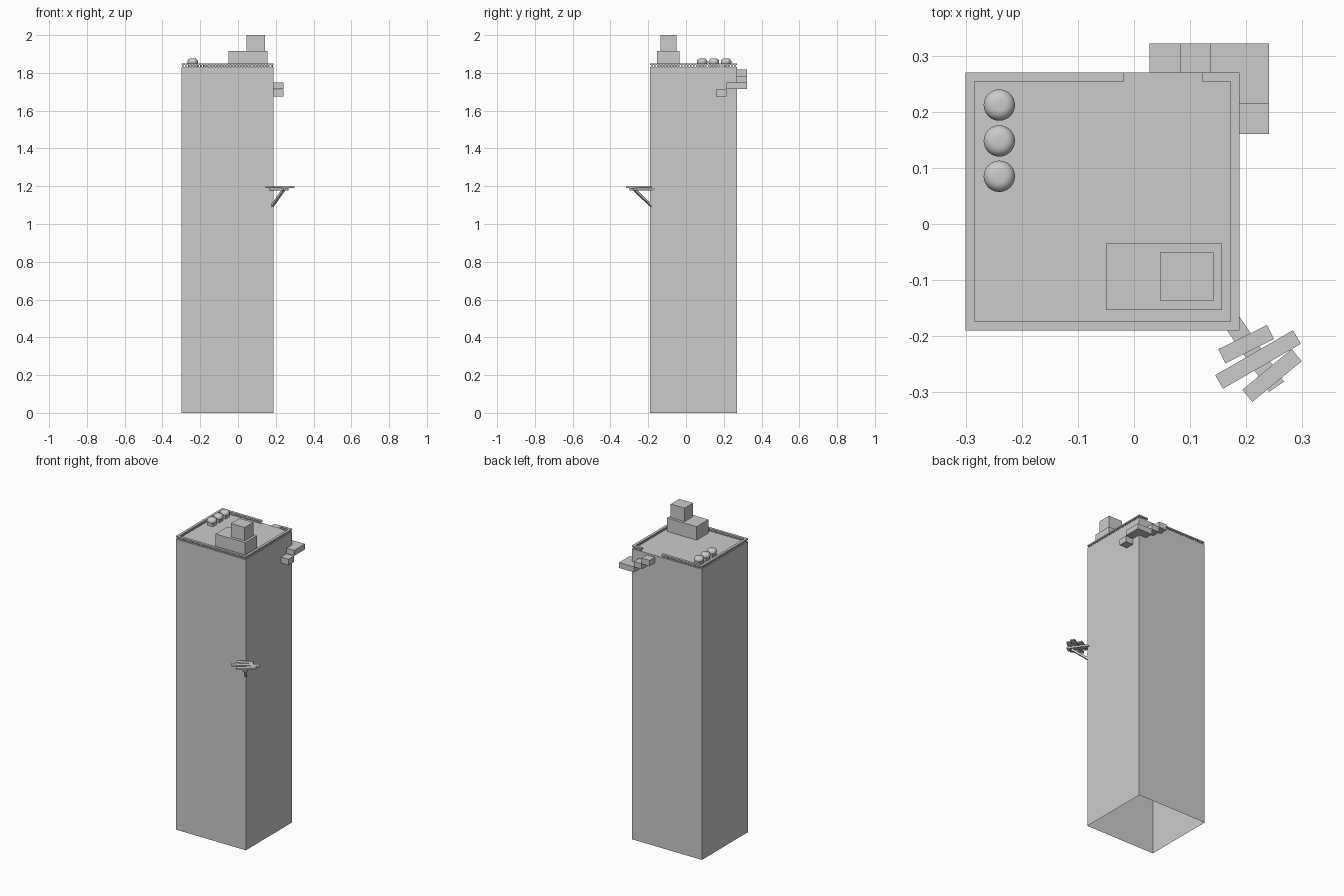
import bpy, bmesh, math
from mathutils import Vector, Matrix

if "Cube" in bpy.data.objects:
    bpy.data.objects.remove(bpy.data.objects["Cube"], do_unlink=True)

WEST, EAST, SOUTH, NORTH, ROOF = -0.30, 0.188, -0.19, 0.27, 1.83


def finish(name, bm):
    mesh = bpy.data.meshes.new(name)
    bm.normal_update()
    bm.to_mesh(mesh)
    bm.free()
    obj = bpy.data.objects.new(name, mesh)
    bpy.context.collection.objects.link(obj)
    return obj


def add_box(bm, x, y, z):
    """Axis-aligned box from three (low, high) ranges."""
    centre = Vector([(a + b) / 2 for a, b in (x, y, z)])
    size = Vector([b - a for a, b in (x, y, z)])
    return bmesh.ops.create_cube(
        bm, size=1, matrix=Matrix.Translation(centre) @ Matrix.Diagonal(size.to_4d()))


def box(name, x, y, z):
    bm = bmesh.new()
    add_box(bm, x, y, z)
    return finish(name, bm)


def beam(name, start, end, width, depth):
    """Square-cut timber running between two points."""
    start, end = Vector(start), Vector(end)
    along = end - start
    obj = box(name, (-along.length / 2, along.length / 2),
              (-width / 2, width / 2), (-depth / 2, depth / 2))
    x = along.normalized()
    y = Vector((0, 0, 1)).cross(x).normalized()
    rotation = Matrix((x, y, x.cross(y))).transposed().to_4x4()
    obj.matrix_world = Matrix.Translation((start + end) / 2) @ rotation
    return obj


# Tower shell, open underneath
bm = bmesh.new()
add_box(bm, (WEST, EAST), (SOUTH, NORTH), (0, ROOF))
bm.normal_update()
bmesh.ops.delete(bm, geom=[f for f in bm.faces if f.normal.z < -0.5], context="FACES")
finish("tower", bm)

# Stacked roof rooms
box("roof_room", (-0.05, 0.157), (-0.153, -0.035), (ROOF, 1.915))
box("roof_room_upper", (0.046, 0.142), (-0.136, -0.051), (1.915, 2.0))


# Parapet: top rail over a row of small balusters, with a gap at the stairs
def parapet(name, start, end):
    width, post, spacing = 0.016, 0.008, 0.016
    bm = bmesh.new()
    (x0, y0), (x1, y1) = start, end
    add_box(bm, (x0, x1), (y0, y1), (1.841, 1.849))
    along_x = x1 - x0 > y1 - y0
    length = max(x1 - x0, y1 - y0)
    count = round(length / spacing)
    for i in range(count):
        t = (i + 0.5) * length / count
        cx = x0 + (t if along_x else width / 2)
        cy = y0 + (width / 2 if along_x else t)
        add_box(bm, (cx - post / 2, cx + post / 2),
                (cy - post / 2, cy + post / 2), (ROOF, 1.842))
    return finish(name, bm)


RAIL = 0.016
parapet("parapet_front", (WEST, SOUTH), (EAST, SOUTH + RAIL))
parapet("parapet_right", (WEST, SOUTH + RAIL), (WEST + RAIL, NORTH - RAIL))
parapet("parapet_left", (EAST - RAIL, SOUTH + RAIL), (EAST, NORTH - RAIL))
parapet("parapet_back_long", (WEST, NORTH - RAIL), (-0.018, NORTH))
parapet("parapet_back_short", (0.122, NORTH - RAIL), (EAST, NORTH))

# Roof vents: square foot under a rounded cap
cap_profile = [(0.010, 1.846), (0.024, 1.847), (0.028, 1.854), (0.028, 1.862),
               (0.024, 1.870), (0.017, 1.875), (0.010, 1.876)]
SIDES = 24
for number, y in enumerate((0.085, 0.148, 0.212), 1):
    x = -0.24
    box(f"vent_foot_{number}", (x - 0.019, x + 0.019), (y - 0.019, y + 0.019), (ROOF, 1.848))
    bm = bmesh.new()
    rings = []
    for r, z in cap_profile:
        angles = [i * math.tau / SIDES for i in range(SIDES)]
        rings.append([bm.verts.new((x + r * math.cos(a), y + r * math.sin(a), z))
                      for a in angles])
    for low, high in zip(rings, rings[1:]):
        for i in range(SIDES):
            j = (i + 1) % SIDES
            bm.faces.new((low[i], low[j], high[j], high[i]))
    bm.faces.new(rings[-1])
    bm.faces.new(rings[0][::-1])
    cap = finish(f"vent_cap_{number}", bm)
    bpy.ops.object.select_all(action="DESELECT")
    cap.select_set(True)
    bpy.context.view_layer.objects.active = cap
    bpy.ops.object.shade_smooth_by_angle(angle=math.radians(40))

# Steps winding down around the back left corner
OUT_X, OUT_Y = 0.241, 0.322
box("step_top", (0.028, 0.083), (NORTH, OUT_Y), (1.782, 1.818))
box("step_second", (0.083, 0.137), (NORTH, OUT_Y), (1.748, 1.782))
bm = bmesh.new()
outline = [(0.137, NORTH), (EAST, NORTH), (EAST, 0.215),
           (OUT_X, 0.215), (OUT_X, OUT_Y), (0.137, OUT_Y)]
base = bm.faces.new([bm.verts.new((x, y, 1.714)) for x, y in outline])
raised = bmesh.ops.extrude_face_region(bm, geom=[base], use_keep_orig=True)
for v in (g for g in raised["geom"] if isinstance(g, bmesh.types.BMVert)):
    v.co.z = 1.748
bmesh.ops.recalc_face_normals(bm, faces=bm.faces)
finish("step_corner", bm)
box("step_bottom", (EAST, OUT_X), (0.16, 0.215), (1.676, 1.713))

# Timber lookout on the front left corner
planks = [(0.200, -0.214, 0.097, 26.5), (0.221, -0.2415, 0.160, 30), (0.246, -0.270, 0.114, 39.5)]
for number, (x, y, length, degrees) in enumerate(planks, 1):
    a = math.radians(degrees)
    half = Vector((math.cos(a), math.sin(a), 0)) * length / 2
    centre = Vector((x, y, 1.194))
    beam(f"plank_{number}", centre - half, centre + half, 0.028, 0.009)
beam("plank_joist", (0.165, -0.160, 1.184), (0.254, -0.290, 1.184), 0.032, 0.011)
beam("plank_brace", (0.180, -0.182, 1.094), (0.242, -0.272, 1.182), 0.014, 0.012)
